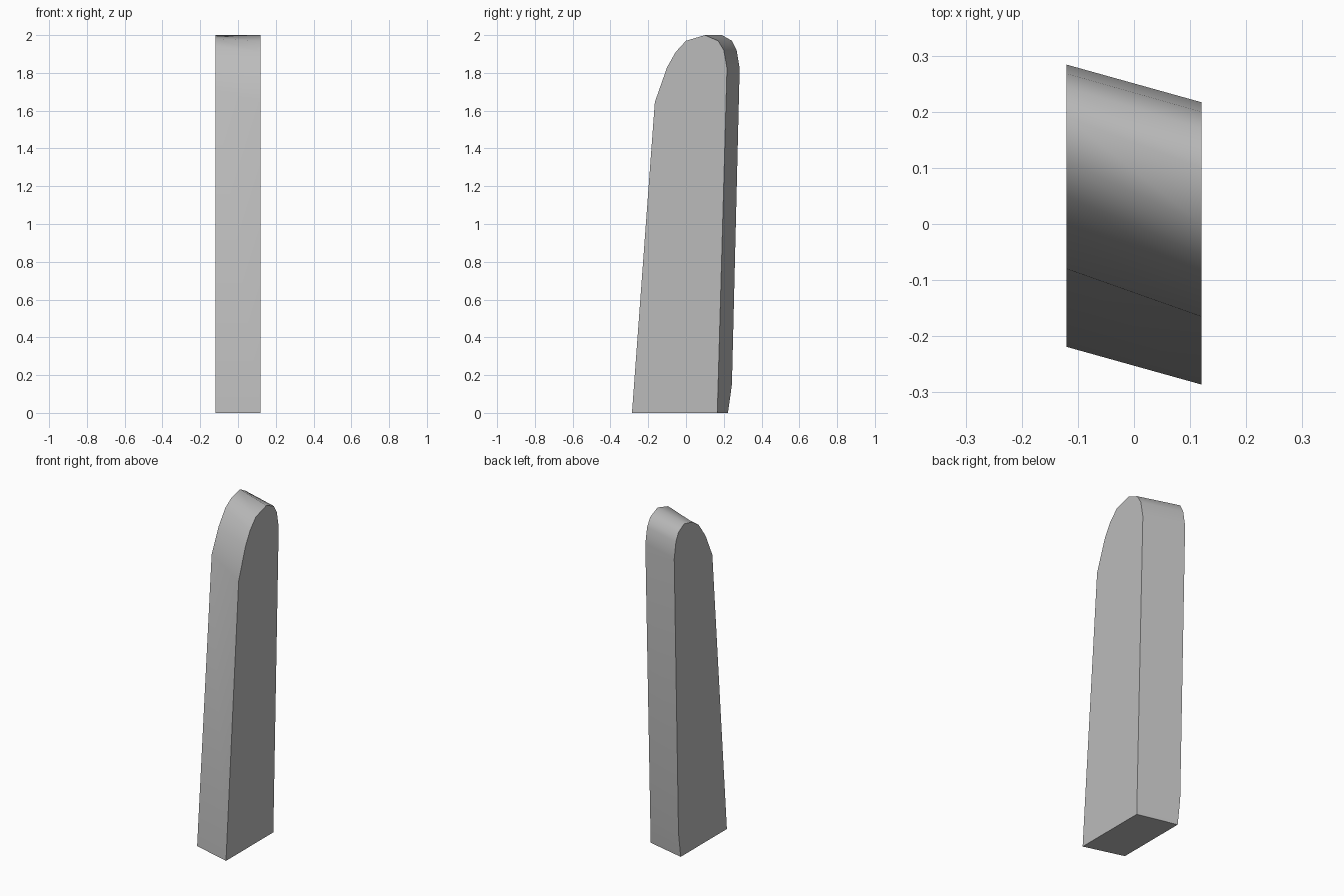
import bpy
import bmesh
from math import radians

cube = bpy.data.objects.get("Cube")
if cube:
    bpy.data.objects.remove(cube)

HALF = 0.12  # half the width of the slab

# Side outlines as (y, z), from the bottom front over the rounded top to the bottom back
right_outline = [(-.286, 0), (-.165, 1.645), (-.1, 1.83), (-.055, 1.91), (0, 1.97),
                 (.1, 2), (.17, 1.97), (.2, 1.92), (.217, 1.825), (.17, .15), (.166, 0)]
left_outline = [(-.219, 0), (-.08, 1.71), (-.015, 1.85), (.05, 1.94), (.11, 1.98),
                (.19, 2), (.243, 1.97), (.268, 1.92), (.284, 1.825), (.243, .15), (.222, 0)]

# Grey surface
grey = bpy.data.materials.new("plain_grey")
grey.use_nodes = True
colour = (.5, .5, .5, 1)
grey.diffuse_color = colour
grey.node_tree.nodes["Principled BSDF"].inputs["Base Color"].default_value = colour

# Skewed slab: two flat side faces joined by a rounded strip
bm = bmesh.new()
right = [bm.verts.new((HALF, y, z)) for y, z in right_outline]
left = [bm.verts.new((-HALF, y, z)) for y, z in left_outline]
bm.faces.new(right)
bm.faces.new(left)
count = len(right)
for i in range(count):
    j = (i + 1) % count
    bm.faces.new((right[i], right[j], left[j], left[i]))
bmesh.ops.recalc_face_normals(bm, faces=bm.faces)

mesh = bpy.data.meshes.new("slab")
bm.to_mesh(mesh)
bm.free()
mesh.materials.append(grey)
slab = bpy.data.objects.new("slab", mesh)
bpy.context.collection.objects.link(slab)

# Smooth the rounded strip, keep the side and base edges crisp
bpy.ops.object.select_all(action="DESELECT")
slab.select_set(True)
bpy.context.view_layer.objects.active = slab
bpy.ops.object.shade_smooth_by_angle(angle=radians(45))
